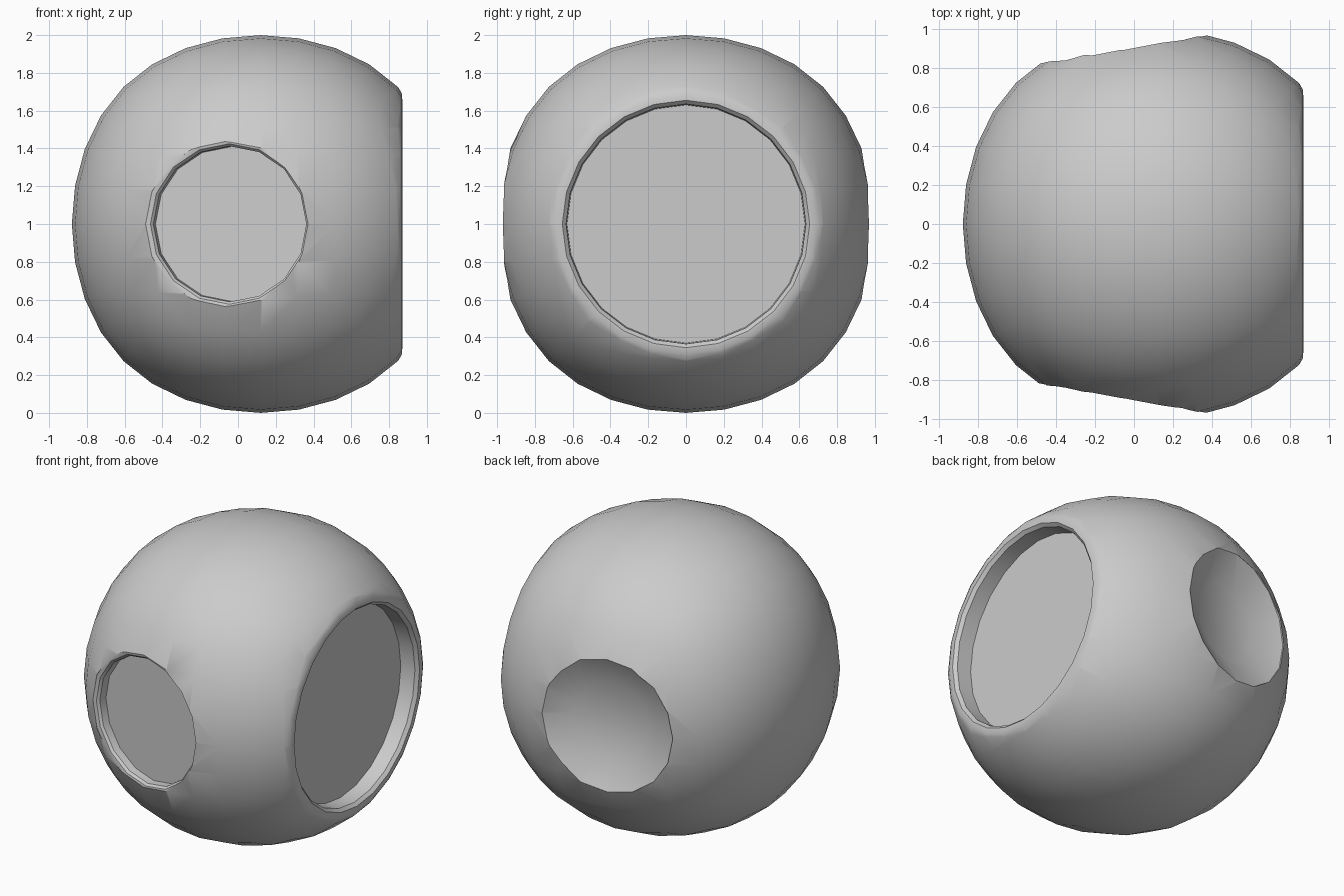
import bpy, bmesh, math
from mathutils import Vector

if "Cube" in bpy.data.objects:
    bpy.data.objects.remove(bpy.data.objects["Cube"])

CENTRE = Vector((0.12, 0, 1))


def lathe_cutter(name, profile, direction, sides):
    """Closed lathe solid; profile = (radius, distance from the ball centre)."""
    bm = bmesh.new()
    rings = []
    for r, d in profile:
        rings.append([bm.verts.new((r * math.cos(2 * math.pi * i / sides),
                                    r * math.sin(2 * math.pi * i / sides), d))
                      for i in range(sides)])
    for a, b in zip(rings, rings[1:]):
        for i in range(sides):
            j = (i + 1) % sides
            bm.faces.new((a[i], a[j], b[j], b[i]))
    bm.faces.new(rings[0][::-1])
    bm.faces.new(rings[-1])
    bmesh.ops.recalc_face_normals(bm, faces=bm.faces)
    mesh = bpy.data.meshes.new(name)
    bm.to_mesh(mesh)
    bm.free()
    ob = bpy.data.objects.new(name, mesh)
    bpy.context.collection.objects.link(ob)
    ob.location = CENTRE
    ob.rotation_mode = 'QUATERNION'
    ob.rotation_quaternion = Vector(direction).to_track_quat('Z', 'Y')
    ob.hide_render = True
    return ob


# ball: rounded cube
bpy.ops.mesh.primitive_cube_add(size=2.382, location=CENTRE)
ball = bpy.context.object
ball.name = "ball_shell"
sub = ball.modifiers.new("round", 'SUBSURF')
sub.levels = sub.render_levels = 3

tilt = math.radians(10.5)
sx, sy = -math.sin(tilt), math.cos(tilt)
cutters = [
    # large round recess with a soft lip, on the right
    lathe_cutter("large_recess_cutter",
                 [(0.63, 0.63), (0.635, 0.73), (0.655, 0.75), (0.69, 0.748),
                  (0.735, 0.722), (0.8, 0.8), (0.8, 1.3)], (1, 0, 0), 24),
    # front recess with a lip
    lathe_cutter("front_recess_cutter",
                 [(0.41, 0.845), (0.412, 0.895), (0.425, 0.91), (0.45, 0.915),
                  (0.45, 1.3)], (sx, -sy, 0), 16),
    # rear shallow dish
    lathe_cutter("rear_dish_cutter",
                 [(0.25, 0.82), (0.44, 0.912), (0.44, 1.3)], (sx, sy, 0), 16),
]
for c in cutters:
    m = ball.modifiers.new(c.name, 'BOOLEAN')
    m.operation = 'DIFFERENCE'
    m.solver = 'EXACT'
    m.object = c

# apply modifiers, remove cutters, shade
bpy.context.view_layer.update()
bpy.ops.object.select_all(action='DESELECT')
ball.select_set(True)
bpy.context.view_layer.objects.active = ball
for m in list(ball.modifiers):
    bpy.ops.object.modifier_apply(modifier=m.name)
for c in cutters:
    bpy.data.objects.remove(c)
bpy.ops.object.shade_smooth_by_angle(angle=math.radians(35))
